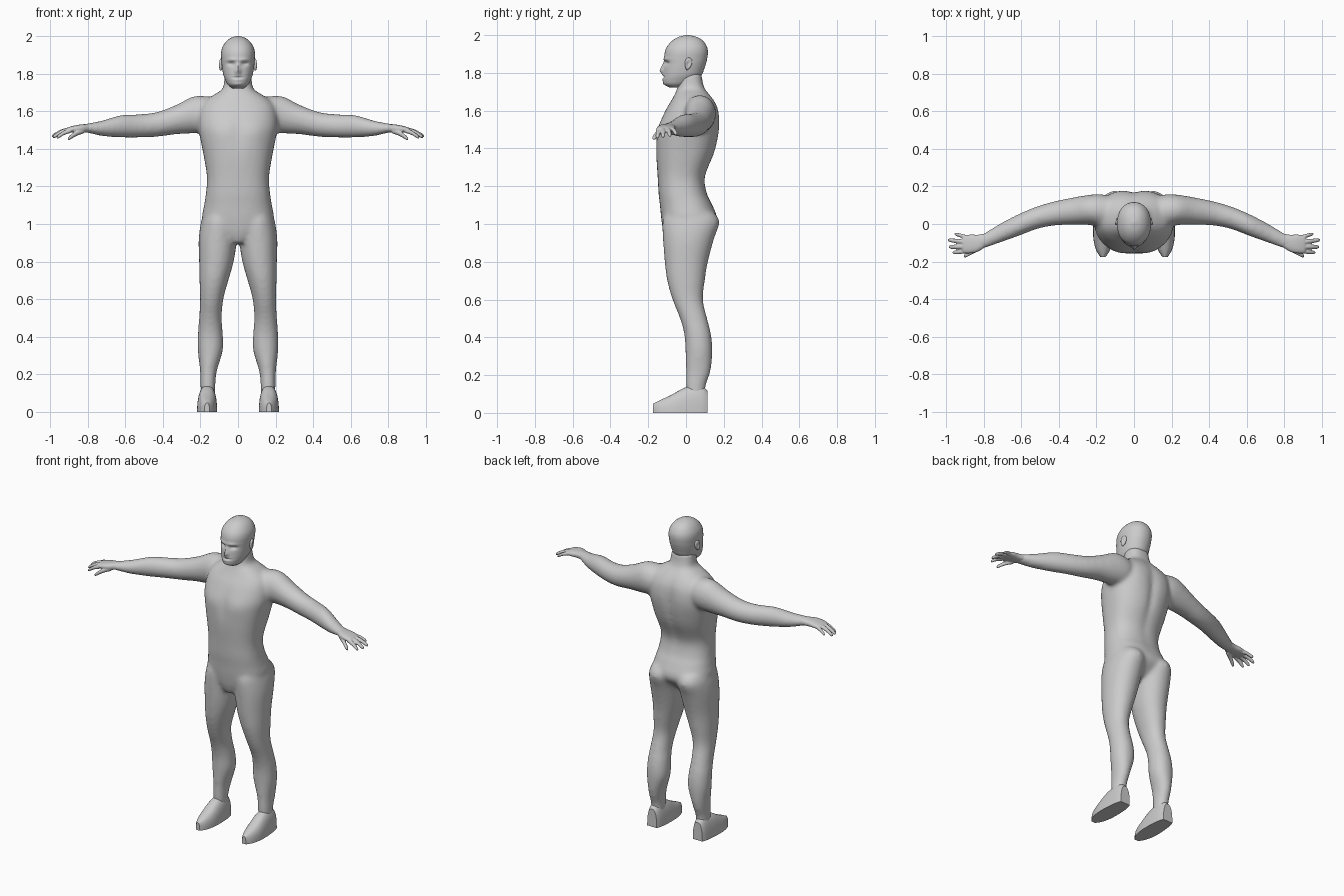
import bpy, bmesh, math
from mathutils import Matrix

skin = bpy.data.materials.new("grey_skin")
skin.diffuse_color = (0.6, 0.6, 0.6, 1)


def spline(rows, sub):
    """Catmull-Rom interpolation of section rows."""
    out = []
    for i in range(len(rows) - 1):
        p0, p1 = rows[max(i - 1, 0)], rows[i]
        p2, p3 = rows[i + 1], rows[min(i + 2, len(rows) - 1)]
        for k in range(sub):
            t = k / sub
            out.append([0.5 * (2 * b + (c - a) * t + (2 * a - 5 * b + 4 * c - d) * t * t
                               + (3 * b - a - 3 * c + d) * t ** 3)
                        for a, b, c, d in zip(p0, p1, p2, p3)])
    return out + [list(rows[-1])]


def loft(bm, rows, axis, side=1, n=32, p=2.0, sub=4, flat=False):
    """Skin superellipse sections (cx, cy, cz, half_u, half_v) along an axis."""
    rings = []
    for cx, cy, cz, a, b in spline(rows, sub):
        ring = []
        for k in range(n):
            t = 2 * math.pi * k / n
            c, s = math.cos(t), math.sin(t)
            u = max(a, 0.002) * math.copysign(abs(c) ** (2 / p), c)
            v = max(b, 0.002) * math.copysign(abs(s) ** (2 / p), s)
            if flat:
                v = max(v, 0)
            x, y, z = {'z': (cx + u, cy + v, cz),
                       'x': (cx, cy + u, cz + v),
                       'y': (cx + u, cy, cz + v)}[axis]
            ring.append(bm.verts.new((side * x, y, z)))
        rings.append(ring)
    for r, q in zip(rings, rings[1:]):
        for k in range(n):
            bm.faces.new((r[k], r[(k + 1) % n], q[(k + 1) % n], q[k]))
    bm.faces.new(rings[0])
    bm.faces.new(rings[-1])


def upright(rows):
    """(z, cx, half_width, y_front, y_back) -> loft sections."""
    return [(cx, (f + b) / 2, z, hx, (b - f) / 2) for z, cx, hx, f, b in rows]


def sculpt(bm, bumps, front=True):
    """Push the surface along y with mirrored soft bumps (x, z, size_x, size_z, depth)."""
    for v in bm.verts:
        if (v.co.y < -0.03) == front:
            v.co.y += sum(d * math.exp(-((abs(v.co.x) - x) / sx) ** 2 - ((v.co.z - z) / sz) ** 2)
                          for x, z, sx, sz, d in bumps)


def finish(name, bm, voxel=0, smooth=0, angle=0):
    bmesh.ops.recalc_face_normals(bm, faces=bm.faces)
    for f in bm.faces:
        f.smooth = True
    me = bpy.data.meshes.new(name)
    bm.to_mesh(me)
    bm.free()
    me.materials.append(skin)
    ob = bpy.data.objects.new(name, me)
    bpy.context.collection.objects.link(ob)
    if voxel:
        m = ob.modifiers.new("merge", 'REMESH')
        m.mode = 'VOXEL'
        m.voxel_size = voxel
        m.use_smooth_shade = True
        s = ob.modifiers.new("soften", 'SMOOTH')
        s.factor = 0.5
        s.iterations = smooth
    if angle:
        bpy.ops.object.select_all(action='DESELECT')
        ob.select_set(True)
        bpy.context.view_layer.objects.active = ob
        bpy.ops.object.shade_smooth_by_angle(angle=math.radians(angle))
    return ob


# Body: torso with neck, legs and arms merged into one skin
torso = upright([
    (0.90, 0, .04, -.10, .04), (0.95, 0, .12, -.118, .11), (1.02, 0, .188, -.13, .165),
    (1.10, 0, .18, -.138, .14), (1.16, 0, .171, -.145, .112), (1.25, 0, .165, -.15, .102),
    (1.37, 0, .184, -.158, .15), (1.45, 0, .20, -.155, .17), (1.52, 0, .212, -.143, .177),
    (1.60, 0, .205, -.11, .172), (1.65, 0, .18, -.08, .152), (1.69, 0, .125, -.058, .122),
    (1.715, 0, .085, -.048, .102), (1.75, 0, .075, -.042, .09), (1.80, 0, .07, -.05, .083)])
leg = upright([
    (1.06, .10, .08, -.11, .15), (1.01, .10, .097, -.125, .178), (.92, .107, .102, -.122, .148),
    (.80, .115, .092, -.113, .116), (.70, .128, .077, -.10, .10), (.60, .14, .062, -.072, .09),
    (.50, .147, .060, -.032, .112), (.42, .147, .066, -.01, .132), (.33, .147, .067, -.003, .14),
    (.22, .157, .045, .0, .13), (.14, .16, .039, .0, .104), (.05, .16, .038, .01, .10)])
arm = [(.10, .06, 1.58, .08, .085), (.17, .07, 1.583, .088, .097), (.24, .075, 1.58, .08, .098),
       (.33, .068, 1.555, .072, .078), (.43, .055, 1.53, .064, .066),
       (.52, .032, 1.522, .06, .062), (.62, -.008, 1.52, .058, .06),
       (.72, -.052, 1.509, .05, .042), (.80, -.09, 1.51, .041, .025), (.84, -.10, 1.51, .04, .02)]
bm = bmesh.new()
loft(bm, torso, 'z', n=48, p=2.4)
sculpt(bm, [(.09, 1.49, .06, .06, -.008), (0, 1.48, .02, .10, .006)])
sculpt(bm, [(0, 1.45, .025, .2, -.014), (.10, 1.55, .05, .08, .006)], front=False)
for side in (1, -1):
    loft(bm, leg, 'z', side, p=2.1)
    loft(bm, arm, 'x', side)
finish("body", bm, voxel=0.011, smooth=10)

# Head with brow, eye sockets, nose and mouth
head = upright([
    (1.722, 0, .03, -.085, -.02), (1.74, 0, .053, -.115, .025), (1.765, 0, .067, -.122, .06),
    (1.79, 0, .077, -.12, .084), (1.82, 0, .083, -.117, .096), (1.85, 0, .087, -.114, .106),
    (1.875, 0, .089, -.115, .112), (1.91, 0, .09, -.112, .116), (1.94, 0, .083, -.10, .11),
    (1.97, 0, .064, -.073, .09), (1.99, 0, .038, -.04, .058), (2.0, 0, .008, .0, .016)])
bm = bmesh.new()
loft(bm, head, 'z', n=72, p=2.15, sub=6)
sculpt(bm, [(0, 1.812, .014, .018, -.02), (0, 1.84, .011, .02, -.010),
            (.036, 1.852, .018, .011, .013), (.03, 1.874, .028, .009, -.006),
            (0, 1.779, .028, .005, .006), (0, 1.765, .022, .006, -.004),
            (0, 1.789, .022, .005, -.003), (0, 1.744, .025, .012, -.004)])
finish("head", bm, angle=60)

for side, label in ((1, "left"), (-1, "right")):
    # Ear: tilted flattened shell with a hollow
    bm = bmesh.new()
    bmesh.ops.create_uvsphere(bm, u_segments=20, v_segments=12, radius=1)
    for v in bm.verts:
        r = math.hypot(v.co.y, v.co.z)
        if v.co.x > 0:
            v.co.x -= 0.9 * math.exp(-(r / 0.5) ** 2)
        v.co.x *= 0.013
        v.co.y *= 0.019 + 0.005 * v.co.z
        v.co.z *= 0.033
    bm.transform(Matrix.Translation((.09, .012, 1.848)) @ Matrix.Rotation(math.radians(14), 4, 'Z')
                 @ Matrix.Rotation(math.radians(-12), 4, 'X'))
    bm.transform(Matrix.Diagonal((side, 1, 1, 1)))
    finish(label + "_ear", bm, angle=60)

    # Hand: palm, four spread fingers and thumb
    bm = bmesh.new()
    loft(bm, [(.79, -.086, 1.51, .036, .022), (.83, -.102, 1.508, .045, .022),
              (.87, -.106, 1.505, .05, .019), (.905, -.108, 1.5, .046, .014),
              (.915, -.108, 1.498, .035, .008)], 'x', side, n=24, p=2.4)
    fingers = [((.89, -.144, 1.497), (.965, -.152, 1.458), .0115),
               ((.895, -.120, 1.502), (.985, -.122, 1.462), .012),
               ((.895, -.096, 1.502), (.99, -.085, 1.467), .0115),
               ((.885, -.072, 1.500), (.955, -.052, 1.475), .0105),
               ((.82, -.125, 1.497), (.905, -.172, 1.452), .0135)]
    for a, b, r in fingers:
        rows = []
        for t, lift, k in ((0, 0, 1.1), (.45, .006, 1.05), (.85, .002, .9), (.97, 0, .6), (1, 0, .2)):
            x, y, z = (p + (q - p) * t for p, q in zip(a, b))
            rows.append((x, y, z + lift, r * k, r * k))
        loft(bm, rows, 'x', side, n=14)
    finish(label + "_hand", bm, voxel=0.004, smooth=3)

    # Foot: wedge with flat sole and pointed toe
    bm = bmesh.new()
    loft(bm, [(.165, -.175, 0, .014, .048), (.165, -.14, 0, .036, .066), (.165, -.08, 0, .051, .094),
              (.164, -.01, 0, .053, .132), (.163, .05, 0, .049, .145), (.163, .09, 0, .043, .14),
              (.163, .115, 0, .034, .115)], 'y', side, n=32, p=2.5, flat=True)
    bmesh.ops.remove_doubles(bm, verts=bm.verts, dist=1e-5)
    finish(label + "_foot", bm, angle=40)
